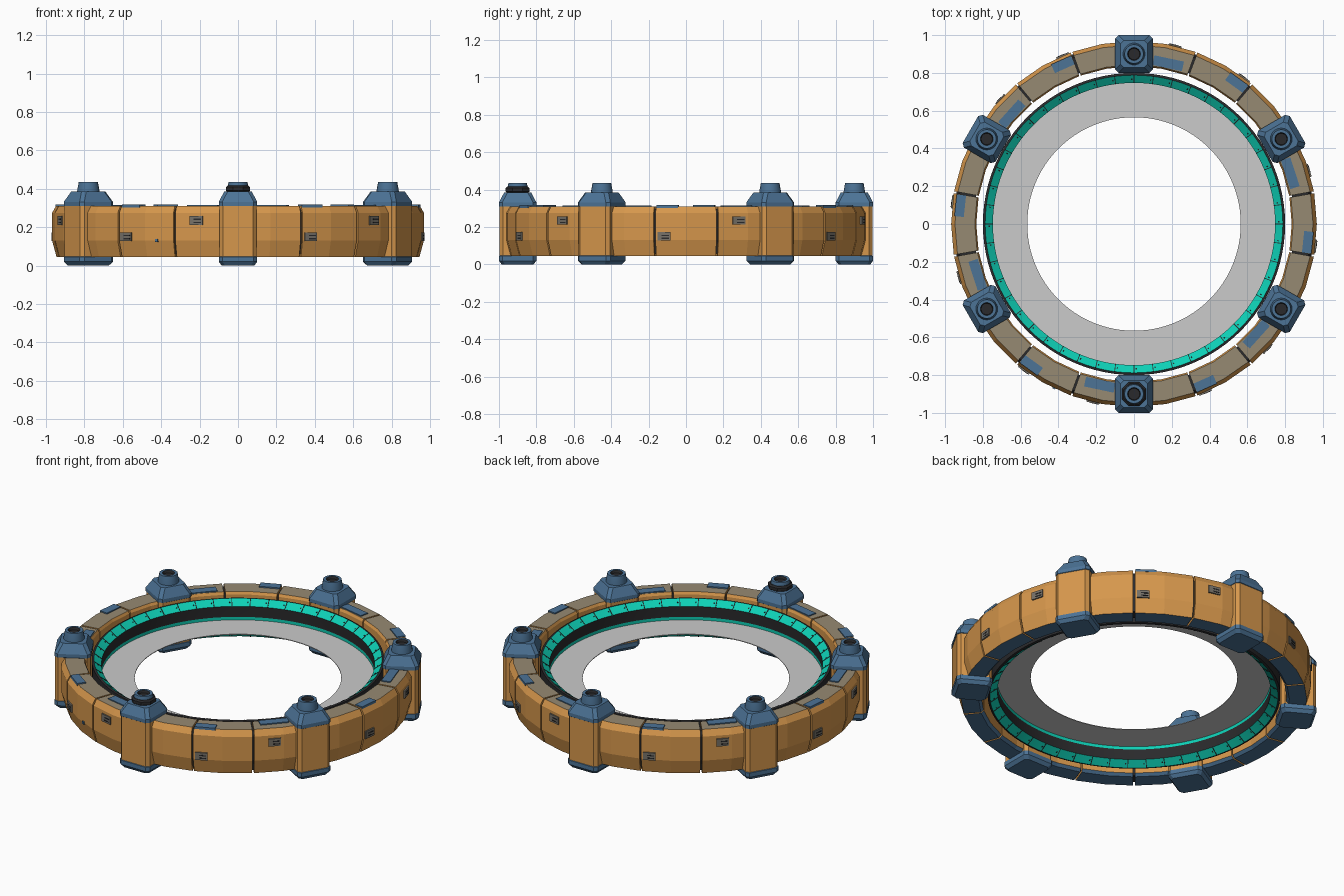
import bpy, bmesh, math
from mathutils import Matrix, Vector

if "Cube" in bpy.data.objects:
    bpy.data.objects.remove(bpy.data.objects["Cube"])


def mat(name, rgb):
    m = bpy.data.materials.new(name)
    lin = [((c / 255 + 0.055) / 1.055) ** 2.4 for c in rgb]
    m.diffuse_color = (*lin, 1)
    m.use_nodes = True
    m.node_tree.nodes["Principled BSDF"].inputs["Base Color"].default_value = m.diffuse_color
    return m


MATS = [mat("orange_plating", (214, 151, 76)), mat("tan_deck", (150, 138, 114)),
        mat("steel_blue", (76, 115, 150)), mat("near_black", (42, 42, 44)),
        mat("teal_glow", (14, 208, 182)), mat("pale_grey", (203, 203, 203)),
        mat("vent_grey", (118, 113, 104))]
ORANGE, TAN, BLUE, DARK, TEAL, PALE, VENT = range(7)
PYLONS = [30 + 60 * k for k in range(6)]


def finish(name, bm, smooth=False):
    bmesh.ops.recalc_face_normals(bm, faces=bm.faces)
    me = bpy.data.meshes.new(name)
    bm.to_mesh(me)
    bm.free()
    for m in MATS:
        me.materials.append(m)
    ob = bpy.data.objects.new(name, me)
    bpy.context.collection.objects.link(ob)
    if smooth:
        bpy.ops.object.select_all(action='DESELECT')
        bpy.context.view_layer.objects.active = ob
        ob.select_set(True)
        bpy.ops.object.shade_smooth_by_angle(angle=math.radians(25))
    return ob


def sweep(bm, prof, mats, angles, full=False, cap=ORANGE):
    """Turn a closed (r, z) profile through the angles in degrees; one material per profile edge."""
    rings = [[bm.verts.new((r * math.cos(math.radians(a)), r * math.sin(math.radians(a)), z))
              for r, z in prof] for a in angles]
    n = len(prof)
    for i in range(len(rings) - (0 if full else 1)):
        p, q = rings[i], rings[(i + 1) % len(rings)]
        for j in range(n):
            k = (j + 1) % n
            bm.faces.new((p[j], q[j], q[k], p[k])).material_index = mats[j]
    if not full:
        for r in (rings[0], rings[-1]):
            bm.faces.new(r).material_index = cap


def stack(bm, levels, mats, sides_fn, M):
    """Stack outlines of (size, z), closed at both ends; one material per band."""
    rings = [[bm.verts.new(M @ Vector((x, y, z))) for x, y in sides_fn(s)] for s, z in levels]
    n = len(rings[0])
    for i in range(len(rings) - 1):
        for j in range(n):
            k = (j + 1) % n
            f = bm.faces.new((rings[i][j], rings[i][k], rings[i + 1][k], rings[i + 1][j]))
            f.material_index = mats[i]
    bm.faces.new(rings[0]).material_index = mats[0]
    bm.faces.new(rings[-1]).material_index = mats[-1]


def chamfered(h):
    c = h - 0.018
    return [(h, -c), (h, c), (c, h), (-c, h), (-h, c), (-h, -c), (-c, -h), (c, -h)]


def ngon(n):
    return lambda r: [(r * math.cos(2 * math.pi * (i + .5) / n),
                       r * math.sin(2 * math.pi * (i + .5) / n)) for i in range(n)]


def polar(ang, r, z=0):
    return Matrix.Rotation(math.radians(ang), 4, 'Z') @ Matrix.Translation((r, 0, z))


def box(bm, M, size, m):
    geo = bmesh.ops.create_cube(bm, size=1, matrix=M @ Matrix.Diagonal((*size, 1)))
    for f in {f for v in geo['verts'] for f in v.link_faces}:
        f.material_index = m


# Eighteen armour segments with narrow gaps
seg_prof = [(.85, .045), (.945, .045), (.968, .13), (.968, .275), (.948, .31),
            (.843, .31), (.835, .295), (.835, .06)]
seg_mats = [BLUE, ORANGE, ORANGE, ORANGE, TAN, ORANGE, ORANGE, BLUE]
bm = bmesh.new()
for k in range(18):
    a = 10 + 20 * k
    sweep(bm, seg_prof, seg_mats, [a + .3, a + 10, a + 19.7])
finish("armour_segments", bm)

# Dark core seen in the gaps
bm = bmesh.new()
sweep(bm, [(.86, .06), (.935, .06), (.955, .13), (.955, .27), (.937, .297), (.85, .297)],
      [DARK] * 6, [10 * k for k in range(36)], full=True)
finish("ring_core", bm)

# Deck plates, in the same places after each pylon
bm = bmesh.new()
for p in PYLONS:
    box(bm, polar(p - 12, .87, .31), (.052, .16, .012), BLUE)
    box(bm, polar(p - 36, .925, .31), (.05, .115, .014), BLUE)
finish("deck_plates", bm)

# Side vents on the outer wall, with dark slots
bm = bmesh.new()
for p in PYLONS:
    for off, z in ((-13, .235), (-37, .15)):
        M = polar(p + off, .965, z)
        box(bm, M, (.016, .07, .045), VENT)
        for dz in (-.01, .006):
            box(bm, M @ Matrix.Translation((.0075, .008, dz)), (.004, .04, .006), DARK)
box(bm, polar(-116, .966, .13), (.01, .016, .016), BLUE)
finish("side_vents", bm)

# Six pylons: foot, body and tapered cap
levels = [(.085, 0), (.1, .02), (.1, .045), (.097, .047), (.097, .309), (.1, .311),
          (.1, .332), (.072, .385)]
bm = bmesh.new()
for p in PYLONS:
    stack(bm, levels, [BLUE, BLUE, BLUE, ORANGE, BLUE, BLUE, BLUE], chamfered, polar(p, .9))
finish("pylons", bm)

# Hollow round turrets on the pylons
bm = bmesh.new()
for p in PYLONS:
    stack(bm, [(.058, .38), (.058, .39), (.05, .435), (.034, .435), (.03, .42)],
          [BLUE, BLUE, BLUE, DARK], ngon(20), polar(p, .9))
finish("turrets", bm, smooth=True)

# Dark collar on the front turret only
bm = bmesh.new()
stack(bm, [(.06, .384), (.069, .39), (.069, .408), (.06, .416)], [DARK] * 3, ngon(8), polar(-90, .9))
finish("front_turret_collar", bm)

# Inner ring, symmetric above and below mid-height
C = .18
half = [(.75, .02, DARK), (.747, .085, TEAL), (.788, .115, DARK), (.80, .112, DARK)]
prof = [(r, C + d) for r, d, m in half] + [(r, C - d) for r, d, m in reversed(half)]
mats = [DARK, TEAL, DARK, DARK, DARK, TEAL, DARK, TEAL]
bm = bmesh.new()
sweep(bm, prof, mats, [3.75 * k for k in range(96)], full=True)
finish("inner_ring", bm, smooth=True)

# Tick marks on both glowing bevels
bm = bmesh.new()
tilt = math.atan2(.03, .041)
for k in range(48):
    for s in (1, -1):
        M = polar(7.5 * k, .7675, C + s * .1005) @ Matrix.Rotation(-s * tilt, 4, 'Y')
        box(bm, M, (.05, .004, .003), DARK)
        box(bm, M @ Matrix.Translation((0, .012, 0)), (.008, .006, .003), DARK)
finish("ring_ticks", bm)

# Flat annular disc
bm = bmesh.new()
sweep(bm, [(.565, C - .002), (.751, C - .002), (.751, C + .002), (.565, C + .002)],
      [PALE] * 4, [3.75 * k for k in range(96)], full=True)
finish("annular_disc", bm)
